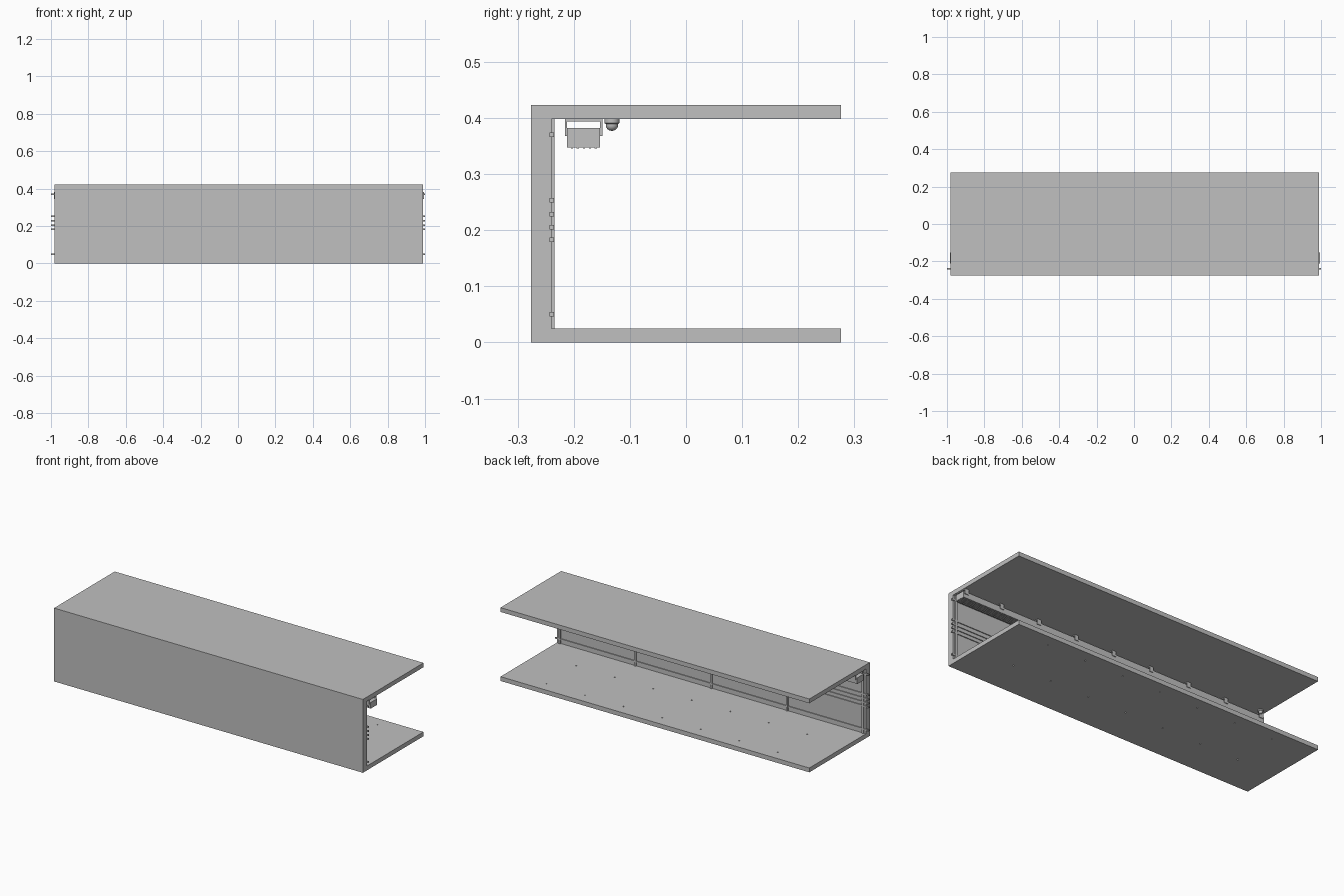
import bpy, bmesh, math
from mathutils import Matrix

cube = bpy.data.objects.get("Cube")
if cube:
    bpy.data.objects.remove(cube, do_unlink=True)

grey = bpy.data.materials.new("silver grey")
grey.use_nodes = True
COLOR = (0.527, 0.527, 0.527, 1)
grey.diffuse_color = COLOR
for node in grey.node_tree.nodes:
    if node.type == 'BSDF_PRINCIPLED':
        node.inputs["Base Color"].default_value = COLOR


def finish(name, bm):
    bmesh.ops.recalc_face_normals(bm, faces=bm.faces[:])
    mesh = bpy.data.meshes.new(name)
    bm.to_mesh(mesh)
    bm.free()
    mesh.materials.append(grey)
    obj = bpy.data.objects.new(name, mesh)
    bpy.context.collection.objects.link(obj)
    return obj


def add_box(bm, x, y, z):
    """Box from (min, max) ranges on each axis."""
    ranges = (x, y, z)
    mid = [(a + b) / 2 for a, b in ranges]
    size = [b - a for a, b in ranges]
    bmesh.ops.create_cube(bm, size=1, matrix=Matrix.Translation(mid) @ Matrix.Diagonal((*size, 1)))


def boxes(name, parts):
    bm = bmesh.new()
    for part in parts:
        add_box(bm, *part)
    return finish(name, bm)


RIGHT, LEFT = 0.99, -0.98
FRONT, BACK, HEIGHT = -0.276, 0.276, 0.423
WALL, FLOOR, CEILING = -0.24, 0.025, 0.398
MID = (RIGHT + LEFT) / 2

# C-shaped shell: one extruded profile
profile = [(FRONT, 0), (BACK, 0), (BACK, FLOOR), (WALL, FLOOR),
           (WALL, CEILING), (BACK, CEILING), (BACK, HEIGHT), (FRONT, HEIGHT)]
bm = bmesh.new()
face = bm.faces.new([bm.verts.new((LEFT, y, z)) for y, z in profile])
ext = bmesh.ops.extrude_face_region(bm, geom=[face])
verts = [v for v in ext["geom"] if isinstance(v, bmesh.types.BMVert)]
bmesh.ops.translate(bm, verts=verts, vec=(RIGHT - LEFT, 0, 0))
shell = finish("shell", bm)

# Two rows of small holes through the floor
stations = [MID + 0.246 * i for i in range(-3, 4)]
bm = bmesh.new()
for x in stations:
    for y in (-0.06, 0.21):
        bmesh.ops.create_cone(bm, cap_ends=True, segments=12, radius1=0.004, radius2=0.004,
                              depth=0.08, matrix=Matrix.Translation((x, y, 0.012)))
cutter = finish("floor_hole_cutter", bm)
cutter.hide_render = True
cutter.hide_viewport = True
cut = shell.modifiers.new("floor_holes", 'BOOLEAN')
cut.operation = 'DIFFERENCE'
cut.solver = 'EXACT'
cut.object = cutter

# Upright posts against the inner wall
boxes("wall_posts", [((x - 0.006, x + 0.006), (WALL, -0.234), (FLOOR, CEILING))
                     for x in (MID + 0.484 * i for i in range(-2, 3))])

# Horizontal rails running past both ends
for i, z in enumerate((0.05, 0.183, 0.205, 0.228, 0.253, 0.37)):
    boxes("wall_rail_%d" % (i + 1), [((-1, 1), (-0.243, -0.235), (z - 0.004, z + 0.004))])

# Light bar under the ceiling, with fine ribs on its underside
bar_x = (-0.985, 0.995)
boxes("light_bar", [(bar_x, (-0.212, -0.153), (0.347, 0.382))])
boxes("light_bar_ribs", [(bar_x, (y - 0.002, y + 0.002), (0.3455, 0.347))
                         for y in (-0.203, -0.193, -0.182, -0.171, -0.161)])

# Hangers: two thin cheeks and a top plate at each station
hangers = []
for x in [LEFT + 0.015] + stations + [RIGHT - 0.015]:
    span = (x - 0.012, x + 0.012)
    hangers += [(span, (-0.216, -0.212), (0.368, CEILING)),
                (span, (-0.153, -0.149), (0.368, CEILING)),
                (span, (-0.212, -0.153), (0.394, CEILING))]
boxes("light_bar_hangers", hangers)

# Domed sensor on the ceiling near one end
bm = bmesh.new()
pts = [(0, 0.398), (0.0135, 0.398), (0.0135, 0.391), (0.011, 0.389)]
pts += [(0.011 * math.cos(a), 0.387 - 0.01 * math.sin(a))
        for a in (math.pi / 2 * i / 6 for i in range(7))]
ring = [bm.verts.new((r, 0, z)) for r, z in pts]
edges = [bm.edges.new(pair) for pair in zip(ring, ring[1:])]
bmesh.ops.spin(bm, geom=ring + edges, cent=(0, 0, 0), axis=(0, 0, 1),
               angle=2 * math.pi, steps=24)
bmesh.ops.remove_doubles(bm, verts=bm.verts[:], dist=0.0001)
sensor = finish("dome_sensor", bm)
sensor.location = (-0.945, -0.132, 0)
bpy.ops.object.select_all(action='DESELECT')
sensor.select_set(True)
bpy.context.view_layer.objects.active = sensor
bpy.ops.object.shade_smooth_by_angle()
